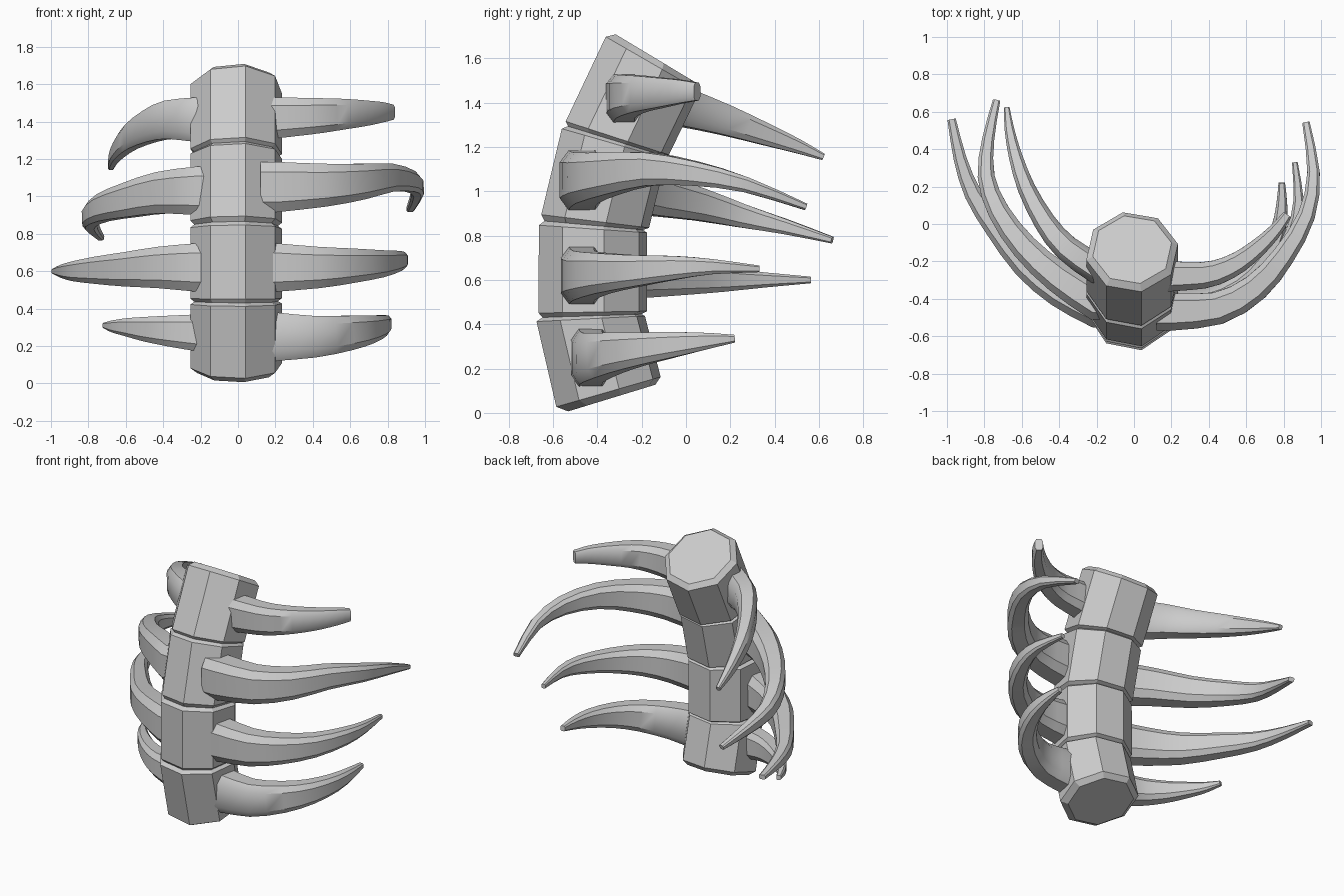
import bpy, bmesh, math
from mathutils import Vector

if "Cube" in bpy.data.objects:
    bpy.data.objects.remove(bpy.data.objects["Cube"])


def loft(name, rings, smooth=False):
    """Skin a list of equal-length point rings and cap both ends."""
    bm = bmesh.new()
    rows = [[bm.verts.new(p) for p in ring] for ring in rings]
    n = len(rows[0])
    for a, b in zip(rows, rows[1:]):
        for i in range(n):
            j = (i + 1) % n
            bm.faces.new((a[i], a[j], b[j], b[i]))
    bm.faces.new(rows[0][::-1])
    bm.faces.new(rows[-1])
    bmesh.ops.recalc_face_normals(bm, faces=bm.faces)
    mesh = bpy.data.meshes.new(name)
    bm.to_mesh(mesh)
    bm.free()
    ob = bpy.data.objects.new(name, mesh)
    bpy.context.collection.objects.link(ob)
    if smooth:
        bpy.ops.object.select_all(action='DESELECT')
        ob.select_set(True)
        bpy.context.view_layer.objects.active = ob
        bpy.ops.object.shade_smooth_by_angle(angle=math.radians(35))
    return ob


def octagon(y, z, tilt, r):
    """Octagonal ring of the spine, leaning about the x axis."""
    t = math.radians(tilt)
    pts = []
    for k in range(8):
        a = math.radians(11.5 + 45 * k)
        d = -r * math.cos(a)
        pts.append(Vector((-0.01 + r * math.sin(a), y + d * math.cos(t), z + d * math.sin(t))))
    return pts


def spline(pts, t):
    """Catmull-Rom point at t in 0..1."""
    n = len(pts) - 1
    i = min(int(t * n), n - 1)
    u = t * n - i
    p1, p2 = pts[i], pts[i + 1]
    p0 = pts[i - 1] if i > 0 else p1 * 2 - p2
    p3 = pts[i + 2] if i + 2 <= n else p2 * 2 - p1
    return 0.5 * (p1 * 2 + (p2 - p0) * u + (p0 * 2 - p1 * 5 + p2 * 4 - p3) * u * u
                  + (p1 * 3 - p0 - p2 * 3 + p3) * u ** 3)


def rib(name, path, root, tip, steps=13):
    """Tapered horn with a chamfered rectangular section; root/tip = (height, thickness)."""
    pts = [Vector(p) for p in path]
    first = pts[0].copy()
    first.x *= 0.6
    samples = [first] + [spline(pts, k / (steps - 1)) for k in range(steps)]
    rings = []
    for k, c in enumerate(samples):
        t = max(0, k - 1) / (steps - 1)
        h = (root[0] + (tip[0] - root[0]) * t) / 2
        w = (root[1] + (tip[1] - root[1]) * t) / 2
        d = (samples[min(k + 1, steps)] - samples[max(k - 1, 0)]).normalized()
        side = d.cross(Vector((0, 0, 1))).normalized()
        up = side.cross(d)
        sec = [(1, .6), (.6, 1), (-.6, 1), (-1, .6), (-1, -.6), (-.6, -1), (.6, -1), (1, -.6)]
        rings.append([c + side * w * a + up * h * b for a, b in sec])
    loft(name, rings, True)


# Spine: four stacked octagonal wedges separated by grooves
segments = [
    ("vertebra_1", [(-.335, .067, 17, .21), (-.35, .095, 16, .25), (-.43, .425, 3, .25), (-.425, .44, 2, .225)]),
    ("vertebra_2", [(-.425, .436, 2, .225), (-.42, .455, 1, .25), (-.42, .83, -4, .25), (-.417, .848, -5, .225)]),
    ("vertebra_3", [(-.417, .844, -5, .225), (-.41, .865, -7, .25), (-.325, 1.215, -16, .25), (-.32, 1.23, -17, .225)]),
    ("vertebra_4", [(-.32, 1.226, -17, .225), (-.31, 1.24, -18, .25), (-.15, 1.575, -30, .25), (-.137, 1.6, -31, .215)]),
]
for name, rings in segments:
    loft(name, [octagon(*r) for r in rings])

# Ribs on the right (+x) side, bottom to top
rib("rib_right_1", [(.2, -.43, .25), (.4, -.42, .25), (.58, -.33, .27), (.70, -.2, .29),
                    (.77, -.04, .31), (.79, .1, .325), (.79, .22, .335)], (.26, .18), (.035, .035))
rib("rib_right_2", [(.2, -.47, .62), (.42, -.46, .62), (.6, -.38, .63), (.75, -.24, .64),
                    (.85, -.05, .655), (.88, .12, .66), (.86, .33, .65)], (.26, .19), (.03, .03))
rib("rib_right_3", [(.2, -.47, 1.05), (.45, -.45, 1.06), (.65, -.34, 1.08), (.8, -.17, 1.1),
                    (.92, .04, 1.08), (.96, .27, 1.03), (.92, .54, .93)], (.27, .2), (.03, .04))
rib("rib_right_4", [(.2, -.28, 1.42), (.4, -.27, 1.43), (.55, -.21, 1.44), (.67, -.12, 1.445),
                    (.76, -.03, 1.45), (.82, .05, 1.45)], (.22, .16), (.08, .05))

# Ribs on the left (-x) side, bottom to top
rib("rib_left_1", [(-.2, -.41, .27), (-.35, -.37, .28), (-.48, -.29, .29), (-.58, -.2, .3),
                   (-.66, -.1, .305), (-.71, 0, .31)], (.2, .15), (.03, .03))
rib("rib_left_2", [(-.2, -.46, .62), (-.4, -.36, .62), (-.58, -.22, .61), (-.74, -.02, .605),
                   (-.86, .16, .6), (-.93, .35, .6), (-.975, .56, .6)], (.26, .19), (.03, .045))
rib("rib_left_3", [(-.2, -.42, 1.03), (-.4, -.29, 1.02), (-.58, -.13, .98), (-.72, .06, .94),
                   (-.79, .25, .89), (-.78, .45, .84), (-.735, .66, .78)], (.26, .19), (.03, .04))
rib("rib_left_4", [(-.2, -.24, 1.41), (-.36, -.13, 1.41), (-.47, 0, 1.375), (-.57, .18, 1.32),
                   (-.63, .35, 1.26), (-.665, .5, 1.205), (-.68, .62, 1.155)], (.24, .16), (.03, .03))
